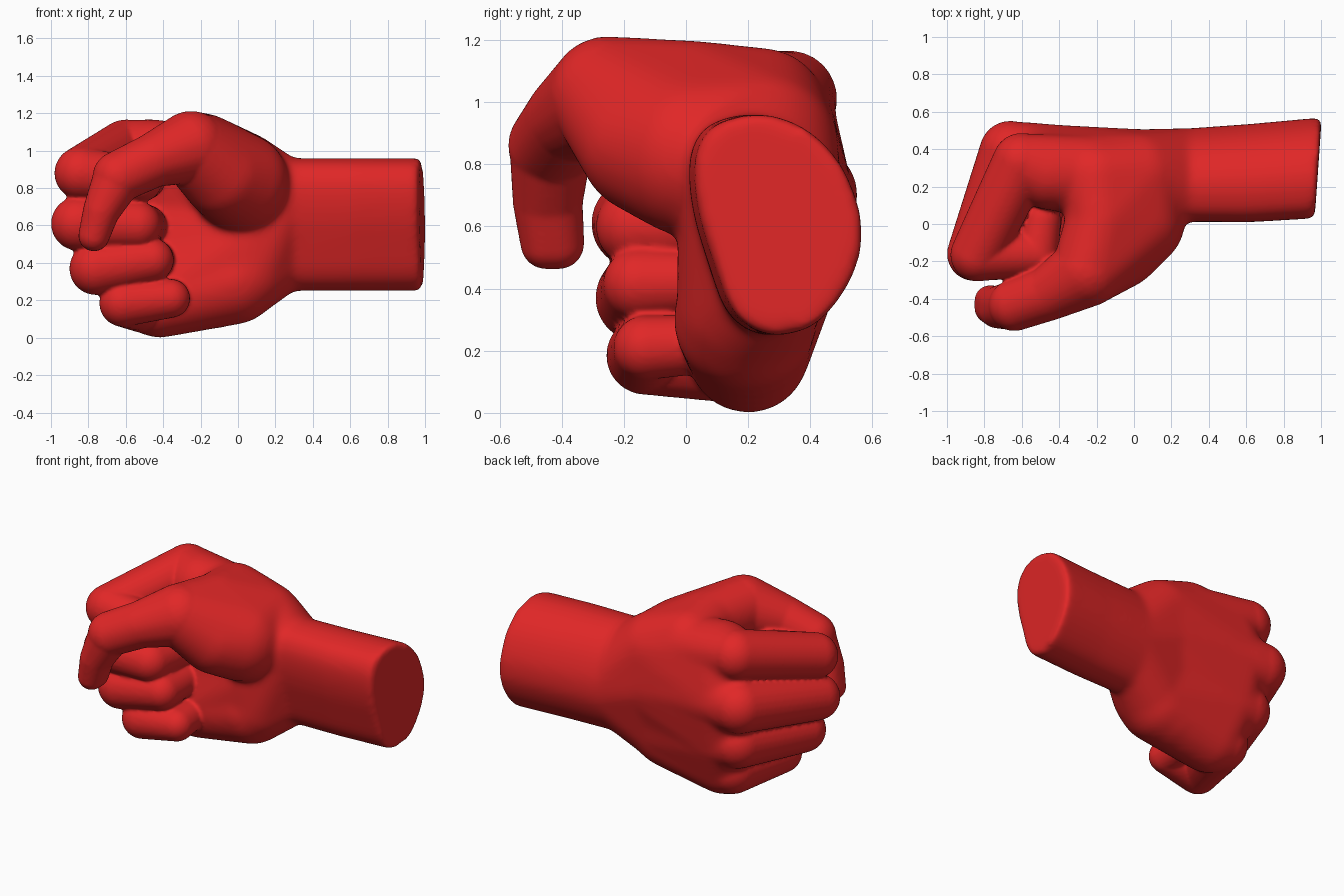
import bpy, bmesh, math
from mathutils import Vector

if "Cube" in bpy.data.objects:
    bpy.data.objects.remove(bpy.data.objects["Cube"])

skin = bpy.data.materials.new("red")
skin.diffuse_color = (0.75, 0.02, 0.02, 1)
skin.use_nodes = True
skin.node_tree.nodes["Principled BSDF"].inputs["Base Color"].default_value = skin.diffuse_color


def ball(x, y, z, r, n=300):
    """Points spread evenly over a sphere."""
    pts = []
    for i in range(n):
        h = 1 - 2 * (i + 0.5) / n
        a = i * 2.39996
        s = math.sqrt(1 - h * h)
        pts.append(Vector((x + r * s * math.cos(a), y + r * s * math.sin(a), z + r * h)))
    return pts


def hull(body, points):
    """Add a convex skin around the points to the body."""
    bm = bmesh.new()
    for p in points:
        bm.verts.new(p)
    bmesh.ops.convex_hull(bm, input=bm.verts[:])
    bmesh.ops.delete(bm, geom=[v for v in bm.verts if not v.link_faces], context='VERTS')
    bmesh.ops.recalc_face_normals(bm, faces=bm.faces[:])
    tmp = bpy.data.meshes.new("tmp")
    bm.to_mesh(tmp)
    bm.free()
    body.from_mesh(tmp)
    bpy.data.meshes.remove(tmp)


def balls_hull(body, *balls):
    hull(body, [p for b in balls for p in ball(*b)])


def chain(body, balls):
    for a, b in zip(balls, balls[1:]):
        balls_hull(body, a, b)


# egg-shaped outline of the wrist (y, z)
EGG = [(0.2, 0.96), (0.08, 0.925), (0.025, 0.85), (0.015, 0.75), (0.035, 0.62),
       (0.08, 0.48), (0.128, 0.35), (0.19, 0.28), (0.28, 0.25), (0.4, 0.28),
       (0.495, 0.38), (0.548, 0.49), (0.56, 0.58), (0.545, 0.68), (0.49, 0.8),
       (0.41, 0.89), (0.31, 0.945)]


def section(x, y0, y1, slant=0.0):
    """Smooth wrist cross-section fitted between y0 and y1."""
    pts, n = [], len(EGG)
    for i in range(n):
        a, b, c, d = (Vector(EGG[(i + k) % n]) for k in (-1, 0, 1, 2))
        for t in (0, 0.25, 0.5, 0.75):
            q = 0.5 * (2 * b + (c - a) * t + (2 * a - 5 * b + 4 * c - d) * t**2 + (3 * b - a - 3 * c + d) * t**3)
            y = y0 + (q.x - 0.015) / 0.545 * (y1 - y0)
            pts.append(Vector((x + slant * (y - 0.3), y, q.y)))
    return pts


def fuse(name, bm, voxel, rounds):
    """Merge all solids of a bmesh into one softened skin."""
    mesh = bpy.data.meshes.new(name)
    bm.to_mesh(mesh)
    bm.free()
    mesh.materials.append(skin)
    obj = bpy.data.objects.new(name, mesh)
    bpy.context.collection.objects.link(obj)
    rem = obj.modifiers.new("fuse", 'REMESH')
    rem.mode = 'VOXEL'
    rem.voxel_size = voxel
    rem.use_smooth_shade = True
    sm = obj.modifiers.new("soften", 'SMOOTH')
    sm.factor = 0.5
    sm.iterations = rounds
    return obj


palm = bmesh.new()

# wrist
rim = section(0.985, 0.03, 0.57, slant=0.07)
mid = section(0.62, 0.01, 0.535)
root = section(0.30, 0.012, 0.512)
hull(palm, rim + mid)
hull(palm, mid + root)

# palm, one wedge between each pair of neighbouring knuckles
heel = [(0.04, 0.2, 0.345, 0.23), (0.04, 0.215, 0.5, 0.245),
        (0.04, 0.26, 0.65, 0.248), (0.02, 0.25, 0.86, 0.24)]
knuckle = [(-0.42, 0.20, 0.195, 0.197), (-0.48, 0.28, 0.42, 0.20),
           (-0.50, 0.335, 0.71, 0.20), (-0.46, 0.275, 0.97, 0.20)]
for i in range(3):
    balls_hull(palm, heel[i], heel[i + 1], knuckle[i], knuckle[i + 1])
balls_hull(palm, (-0.02, 0.19, 0.30, 0.23), knuckle[0], heel[0])
hull(palm, root + [p for h in heel for p in ball(*h)])

# thumb base and web to the first finger
base = (0.01, 0.02, 0.83, 0.265)
ball_of_thumb = (-0.08, -0.12, 0.865, 0.228)
joint = (-0.25, -0.25, 1.02, 0.193)
web = (-0.18, 0.02, 1.015, 0.185)
balls_hull(palm, base, ball_of_thumb, joint, web)
balls_hull(palm, base, web, heel[3], (-0.20, 0.25, 0.975, 0.20))

# curled fingers: knuckle, middle joint, end joint, tip
fingers = [
    [(-0.50, 0.22, 0.19, 0.165), (-0.615, -0.13, 0.185, 0.127), (-0.36, -0.13, 0.21, 0.104), (-0.36, 0.04, 0.22, 0.095)],
    [(-0.60, 0.31, 0.42, 0.165), (-0.76, -0.15, 0.37, 0.142), (-0.46, -0.15, 0.415, 0.117), (-0.44, 0.05, 0.42, 0.10)],
    [(-0.66, 0.385, 0.70, 0.167), (-0.855, -0.16, 0.61, 0.145), (-0.54, -0.16, 0.60, 0.13), (-0.49, 0.06, 0.60, 0.11)],
    [(-0.60, 0.33, 1.01, 0.157), (-0.84, -0.165, 0.88, 0.142), (-0.52, -0.165, 0.84, 0.115), (-0.49, 0.02, 0.84, 0.10)]]

# ridges on the back of the hand running into the knuckles
for h, k, f in zip(heel, knuckle, fingers):
    balls_hull(palm, k, f[0])
    balls_hull(palm, (-0.12, 0.4 * h[1] + 0.6 * k[1], 0.4 * h[2] + 0.6 * k[2], 0.205), f[0])

# soften the palm first, then add the crisper parts
soft = fuse("palm", palm, 0.018, 14)
dg = bpy.context.evaluated_depsgraph_get()
mesh = bpy.data.meshes.new_from_object(soft.evaluated_get(dg))
bpy.data.objects.remove(soft)
fist = bmesh.new()
fist.from_mesh(mesh)
bpy.data.meshes.remove(mesh)

for f in fingers:
    chain(fist, f)

# thumb
chain(fist, [joint, (-0.45, -0.37, 0.95, 0.145), (-0.64, -0.435, 0.86, 0.138)])
lower = [(-0.73, -0.46, 0.68, 0.098), (-0.73, -0.43, 0.68, 0.098)]
balls_hull(fist, (-0.64, -0.435, 0.86, 0.134), *lower)
balls_hull(fist, *lower, (-0.77, -0.45, 0.545, 0.083), (-0.77, -0.41, 0.545, 0.083))

fuse("fist", fist, 0.0105, 7)
